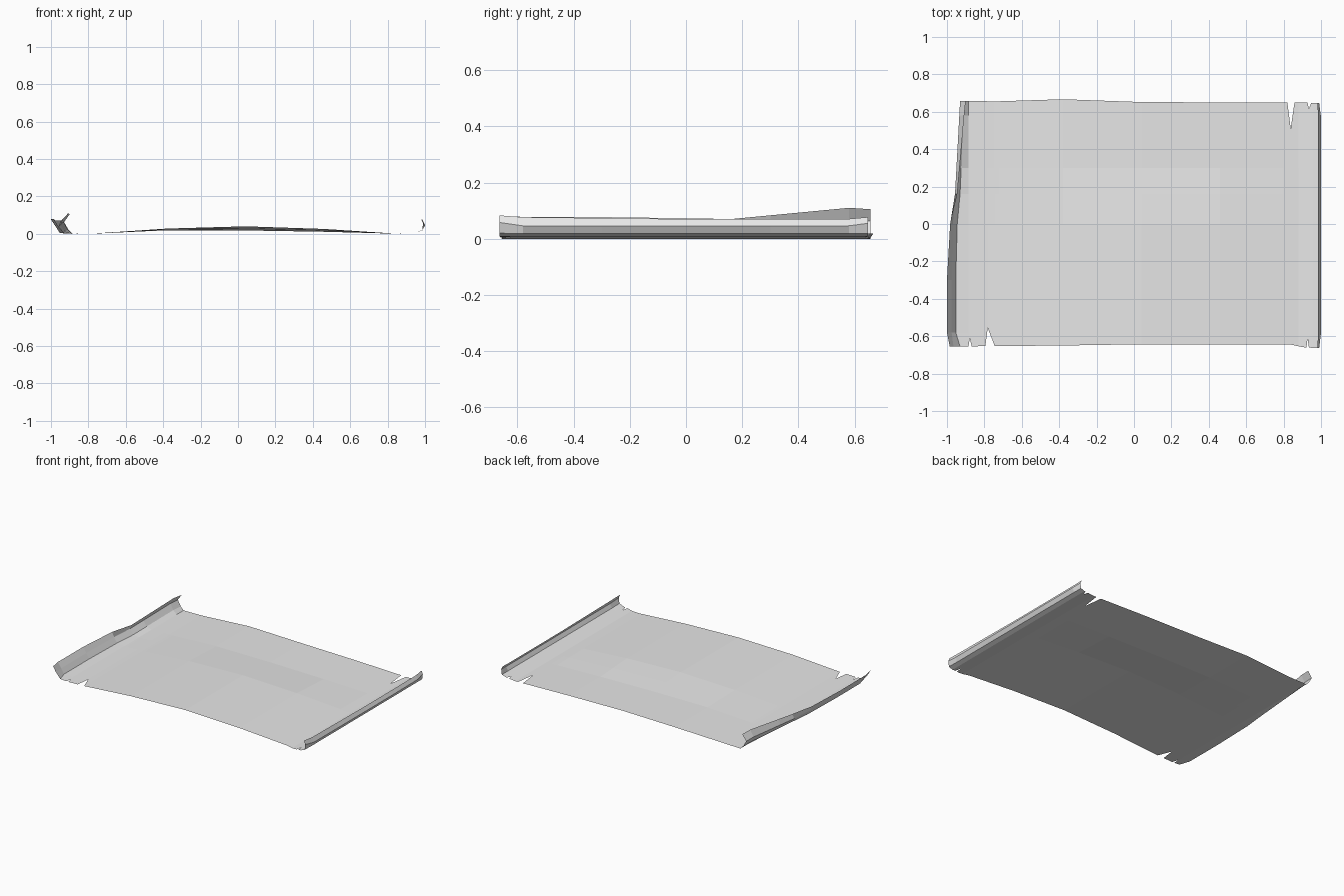
import bpy
import bmesh

cube = bpy.data.objects.get("Cube")
if cube:
    bpy.data.objects.remove(cube, do_unlink=True)


def lerp_table(table, t):
    """Interpolate rows of (key, value, value, ...) at key t."""
    if t <= table[0][0]:
        return table[0][1:]
    for a, b in zip(table, table[1:]):
        if t <= b[0]:
            f = (t - a[0]) / (b[0] - a[0])
            return tuple(p + (q - p) * f for p, q in zip(a[1:], b[1:]))
    return table[-1][1:]


# Sheet arch: x, height along the front half, height along the back
ARCH = [(-0.88, 0, 0), (-0.75, 0.003, 0.002), (-0.38, 0.028, 0.019),
        (0.04, 0.04, 0.018), (0.46, 0.026, 0.011), (0.8, 0.004, 0.002), (0.88, 0, 0)]

# Edge outlines: x, y
FRONT = [(-1, -0.655), (-0.4, -0.65), (0, -0.643), (0.83, -0.643), (0.91, -0.66), (1, -0.664)]
BACK = [(-1, 0.657), (-0.7, 0.656), (-0.38, 0.667), (0, 0.652), (1, 0.648)]

# Tears: left x, tip x, right x, tip y
FRONT_TEARS = [(-0.885, -0.878, -0.868, -0.61), (-0.795, -0.782, -0.745, -0.555),
               (0.915, 0.928, 0.95, -0.61)]
BACK_TEARS = [(0.82, 0.838, 0.858, 0.51), (0.922, 0.935, 0.948, 0.615)]

# Curl sections from the free lip inward: y, then x and z of each point
LEFT_CURL = [(-0.655, -0.985, 0.08, -0.965, 0.045, -0.93, 0.005),
             (-0.58, -1.0, 0.078, -0.975, 0.04, -0.953, 0.004),
             (-0.3, -1.0, 0.077, -0.975, 0.04, -0.953, 0.004),
             (0, -0.983, 0.073, -0.968, 0.04, -0.945, 0.004),
             (0.16, -0.945, 0.07, -0.957, 0.04, -0.93, 0.006),
             (0.58, -0.908, 0.11, -0.934, 0.065, -0.912, 0.024),
             (0.657, -0.9, 0.105, -0.93, 0.063, -0.907, 0.022)]
RIGHT_CURL = [(-0.664, 0.955, 0.008, 0.985, 0.02, 0.99, 0.058, 0.98, 0.083),
              (-0.59, 0.955, 0.008, 0.985, 0.018, 1.0, 0.046, 0.985, 0.077),
              (0, 0.955, 0.008, 0.985, 0.018, 1.0, 0.045, 0.985, 0.07),
              (0.57, 0.955, 0.008, 0.985, 0.018, 1.0, 0.045, 0.985, 0.07),
              (0.648, 0.955, 0.008, 0.985, 0.018, 0.99, 0.055, 0.98, 0.077)]

ROWS = [-0.58, -0.3, 0, 0.16, 0.3, 0.58]
columns = {-0.75 + 0.03, -0.38, 0.04, 0.46, 0.8, 0.88}
tips = [{}, {}]
for side, tears in enumerate((FRONT_TEARS, BACK_TEARS)):
    for left, tip, right, y in tears:
        columns |= {left, tip, right}
        tips[side][tip] = y


def row_ys(x):
    """Row positions of one column, pulled in where the edge is torn."""
    front = tips[0].get(x, lerp_table(FRONT, x)[0])
    back = tips[1].get(x, lerp_table(BACK, x)[0])
    inner = [min(max(y, front + 0.01), back - 0.01) for y in ROWS]
    return [front] + inner + [back]


def flat_column(x):
    points = []
    for y in row_ys(x):
        high, low = lerp_table(ARCH, x)
        blend = min(max(y / 0.3, 0), 1)
        z = high + (low - high) * blend
        if x > 0.88:
            z = 0.008 * (x - 0.88) / 0.075
        points.append((x, y, z))
    return points


def curl_columns(table, x):
    sections = [(y, lerp_table(table, y)) for y in row_ys(x)]
    count = len(sections[0][1]) // 2
    return [[(s[2 * i], y, s[2 * i + 1]) for y, s in sections] for i in range(count)]


# Parchment: left curl, arched sheet and right curl as one surface
strips = curl_columns(LEFT_CURL, -1)
strips += [flat_column(x) for x in sorted(columns)]
strips += curl_columns(RIGHT_CURL, 1)

bm = bmesh.new()
grid = [[bm.verts.new(p) for p in strip] for strip in strips]
for a, b in zip(grid, grid[1:]):
    for j in range(len(a) - 1):
        bm.faces.new((a[j], b[j], b[j + 1], a[j + 1]))

mesh = bpy.data.meshes.new("parchment_sheet")
bm.to_mesh(mesh)
bm.free()
sheet = bpy.data.objects.new("parchment_sheet", mesh)
bpy.context.collection.objects.link(sheet)

# Pale grey paper
paper = bpy.data.materials.new("pale_grey")
paper.use_nodes = True
colour = (0.8, 0.8, 0.8, 1)
paper.diffuse_color = colour
paper.node_tree.nodes["Principled BSDF"].inputs["Base Color"].default_value = colour
mesh.materials.append(paper)
